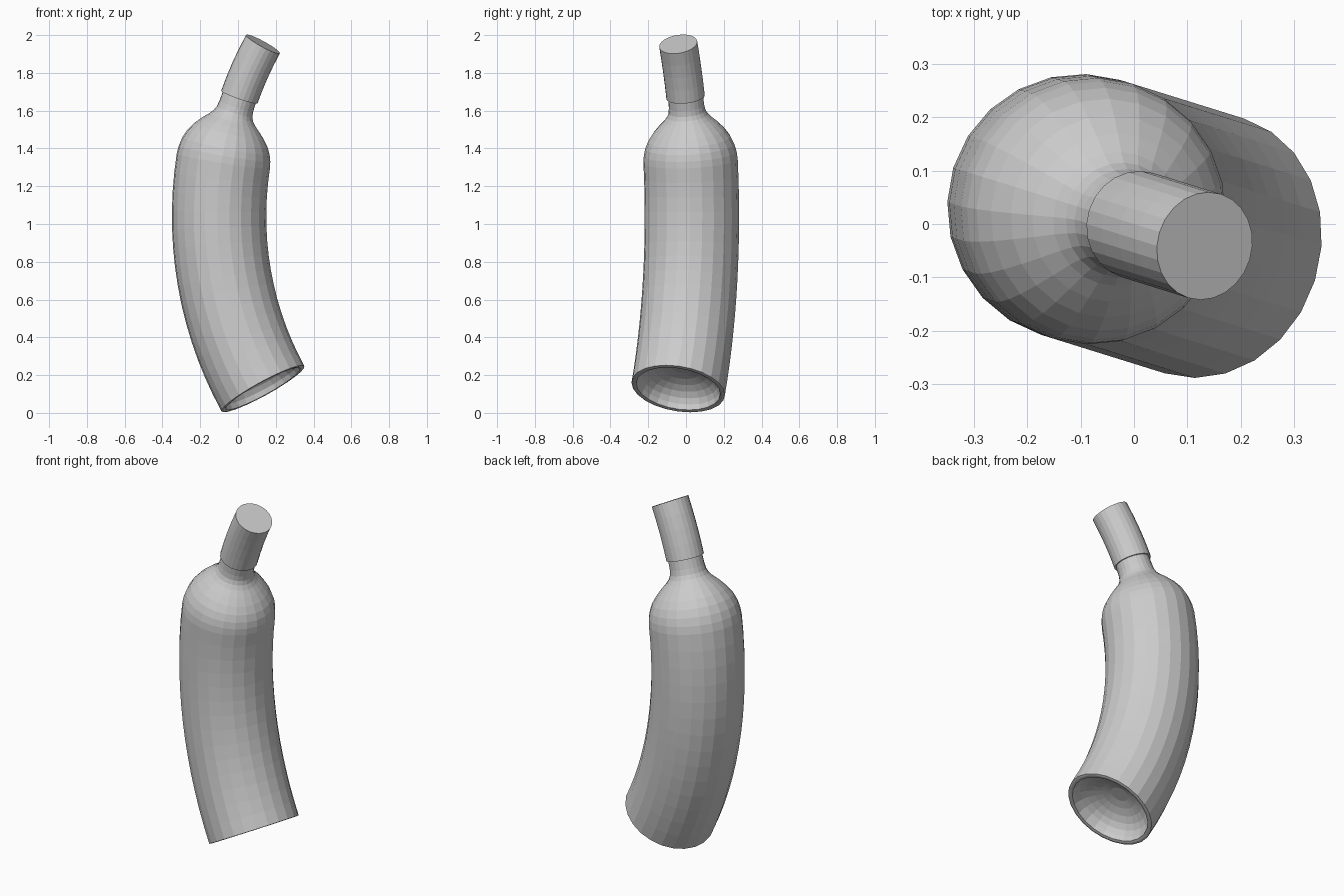
import bpy, bmesh, math
from mathutils import Vector, Matrix

cube = bpy.data.objects.get("Cube")
if cube:
    bpy.data.objects.remove(cube, do_unlink=True)

SIDES = 24
BEND_RADIUS = 1.83
LENGTH = 1.91
TURN = Matrix.Rotation(math.radians(-17.3), 4, 'Z')

grey = bpy.data.materials.new("plain grey")
grey.use_nodes = True
colour = (0.6, 0.6, 0.6, 1)
grey.diffuse_color = colour
grey.node_tree.nodes["Principled BSDF"].inputs["Base Color"].default_value = colour


def ring(bm, along, radius):
    """Circle of vertices standing square to the bent axis."""
    angle = (along - LENGTH / 2) / BEND_RADIUS
    sine, cosine = math.sin(angle), math.cos(angle)
    centre = Vector((BEND_RADIUS * (1 - cosine) - 0.105, 0, 1.04 + BEND_RADIUS * sine))
    across = Vector((cosine, 0, -sine))
    side = Vector((0, 1, 0))
    verts = []
    for i in range(SIDES):
        a = math.tau * i / SIDES
        offset = across * math.cos(a) + side * math.sin(a)
        verts.append(bm.verts.new(TURN @ (centre + offset * radius)))
    return verts


def bent_lathe(name, profile):
    """Skin a profile of (distance along axis, radius) and close both ends."""
    bm = bmesh.new()
    rings = [ring(bm, s, r) for s, r in profile]
    for low, high in zip(rings, rings[1:]):
        for i in range(SIDES):
            j = (i + 1) % SIDES
            bm.faces.new((low[i], low[j], high[j], high[i]))
    bm.faces.new(reversed(rings[0]))
    bm.faces.new(rings[-1])
    bmesh.ops.recalc_face_normals(bm, faces=bm.faces)
    mesh = bpy.data.meshes.new(name)
    bm.to_mesh(mesh)
    bm.free()
    mesh.materials.append(grey)
    obj = bpy.data.objects.new(name, mesh)
    bpy.context.collection.objects.link(obj)
    return obj


# Hollow base: a dome pushed up into the bottom, out to a thin rim
base = [(0.12 * math.cos(a), 0.225 * math.sin(a))
        for a in (math.pi / 2 * k / 7 for k in range(1, 8))]
base += [(-0.002, 0.238)]

# Straight wall, divided so that it follows the bend
wall = [(1.25 * k / 14, 0.25) for k in range(15)]

# Rounded shoulder flowing into the neck
shoulder = [(1.29, 0.246), (1.33, 0.236), (1.37, 0.218), (1.41, 0.19),
            (1.445, 0.158), (1.475, 0.126), (1.497, 0.108), (1.52, 0.098),
            (1.55, 0.094), (1.62, 0.092)]

bent_lathe("bottle_body", base + wall + shoulder)

# Long cap, slightly wider than the neck
bent_lathe("bottle_cap", [(1.6 + (LENGTH - 1.6) * k / 4, 0.102) for k in range(5)])
